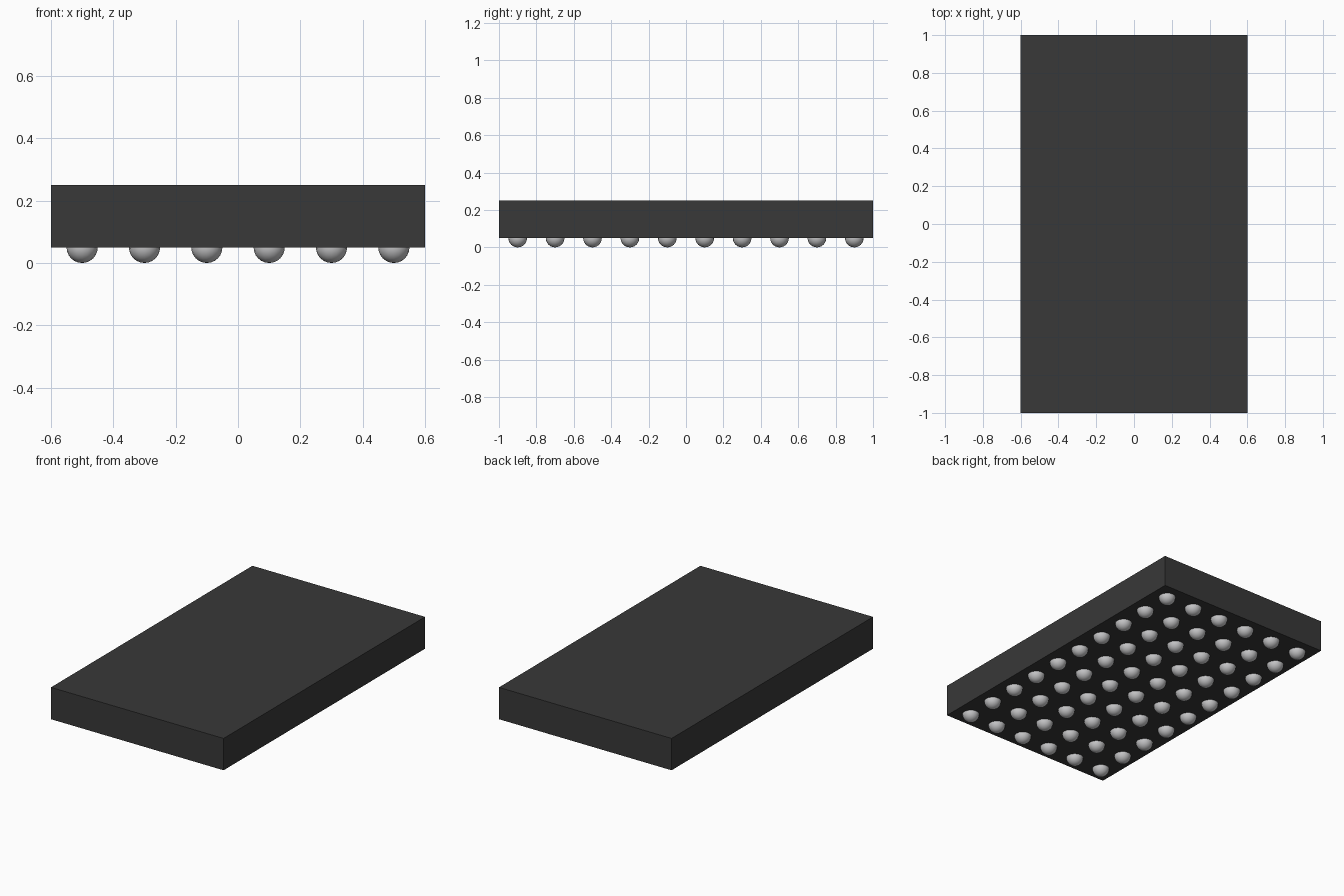
import bpy, bmesh
from mathutils import Matrix

if "Cube" in bpy.data.objects:
    bpy.data.objects.remove(bpy.data.objects["Cube"])


def material(name, rgb):
    m = bpy.data.materials.new(name)
    m.diffuse_color = (*rgb, 1.0)
    m.use_nodes = True
    m.node_tree.nodes["Principled BSDF"].inputs["Base Color"].default_value = m.diffuse_color
    return m


def add_object(name, bm, mat):
    mesh = bpy.data.meshes.new(name)
    bm.to_mesh(mesh)
    bm.free()
    mesh.materials.append(mat)
    ob = bpy.data.objects.new(name, mesh)
    bpy.context.collection.objects.link(ob)
    return ob


black = material("package_black", (0.04, 0.04, 0.04))
silver = material("solder_silver", (0.55, 0.55, 0.56))

# flat chip package
bm = bmesh.new()
bmesh.ops.create_cube(bm, size=1.0, matrix=Matrix.Translation((0, 0, 0.15))
                      @ Matrix.Diagonal((1.2, 2.0, 0.2, 1)))
add_object("chip_package", bm, black)

# 6 x 10 grid of solder balls, half sunk into the underside
bm = bmesh.new()
for i in range(6):
    for j in range(10):
        pos = (-0.5 + 0.2 * i, -0.9 + 0.2 * j, 0.05)
        bmesh.ops.create_uvsphere(bm, u_segments=16, v_segments=12, radius=0.05,
                                  matrix=Matrix.Translation(pos))
for f in bm.faces:
    f.smooth = True
add_object("solder_balls", bm, silver)
